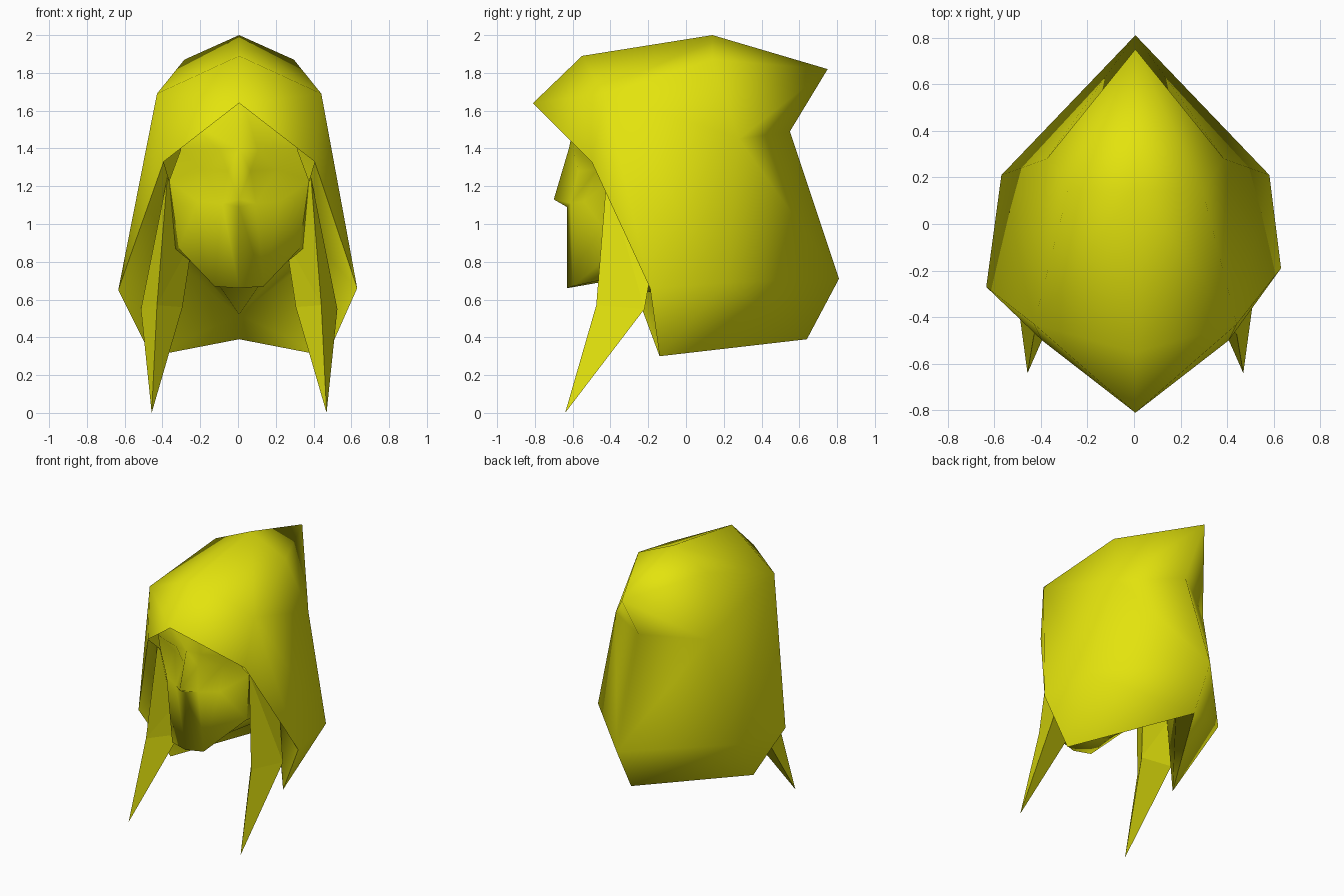
import bpy, bmesh

if "Cube" in bpy.data.objects:
    bpy.data.objects.remove(bpy.data.objects["Cube"])

yellow = bpy.data.materials.new("yellow")
yellow.diffuse_color = (0.77, 0.77, 0.004, 1)
yellow.use_nodes = True
yellow.node_tree.nodes["Principled BSDF"].inputs["Base Color"].default_value = yellow.diffuse_color
SHIFT = 0.006  # the whole model sits slightly right of centre


def mirrored_part(name, points, faces, smooth=True, left=None):
    """Make a part from its right half and reflect it; left overrides points."""
    bm = bmesh.new()
    for side in (1, -1):
        use = dict(points) if side == 1 else {**points, **(left or {})}
        index = {k: bm.verts.new((side * x + SHIFT, y, z))
                 for k, (x, y, z) in use.items()}
        for face in faces:
            loop = [index[k] for k in face.split()]
            bm.faces.new(loop if side == 1 else loop[::-1])
    bmesh.ops.remove_doubles(bm, verts=bm.verts[:], dist=0.0005)
    bmesh.ops.recalc_face_normals(bm, faces=bm.faces[:])
    mesh = bpy.data.meshes.new(name)
    bm.to_mesh(mesh)
    bm.free()
    for p in mesh.polygons:
        p.use_smooth = smooth
    mesh.materials.append(yellow)
    ob = bpy.data.objects.new(name, mesh)
    bpy.context.collection.objects.link(ob)
    return ob


# Hair shell: c = centre line from fringe to nape, s = side points
hair = {
    "c0": (0, -0.81, 1.64), "c1": (0, -0.55, 1.89), "c2": (0, 0.14, 2.0),
    "c3": (0, 0.75, 1.82), "c4": (0, 0.55, 1.49), "c5": (0, 0.81, 0.71),
    "c6": (0, 0.64, 0.39),
    "s0": (0.40, -0.50, 1.33), "s1": (0.435, -0.43, 1.69),
    "s2": (0.29, 0.14, 1.87), "s3": (0.38, 0.28, 1.45),
    "s4": (0.575, 0.21, 0.69), "s5": (0.625, -0.19, 0.66),
    "s6": (0.465, -0.14, 0.30),
}
left_corner = {"s5": (0.64, -0.27, 0.65)}
mirrored_part("hair", hair, [
    "c0 s0 s1", "c0 s1 c1", "c1 s1 c2", "s1 s2 c2", "c2 s2 c3", "c3 s2 s3",
    "c3 s3 c4", "s1 s3 s2", "s0 s5 s1", "s1 s5 s4", "s1 s4 s3", "c4 s3 c5",
    "s3 s4 c5", "c5 s4 c6", "s4 s6 c6", "s4 s5 s6"], left=left_corner)

# Face mask: forehead, brow, sunken eyes, nose, cheeks and chin
face = {
    "top": (0, -0.55, 1.72), "top_side": (0.30, -0.46, 1.56),
    "bridge": (0, -0.62, 1.40), "nose": (0, -0.70, 1.13),
    "lip": (0, -0.63, 1.09), "chin": (0, -0.63, 0.66),
    "brow": (0.10, -0.595, 1.39), "temple": (0.31, -0.51, 1.39),
    "inner_eye": (0.06, -0.57, 1.28), "eye": (0.20, -0.47, 1.29),
    "nostril": (0.09, -0.61, 1.11), "cheekbone": (0.22, -0.54, 1.12),
    "cheek": (0.37, -0.40, 1.23),
    "chin_side": (0.13, -0.60, 0.67), "jaw": (0.32, -0.36, 0.87),
    "throat": (0, -0.46, 0.69), "throat_side": (0.13, -0.42, 0.71),
}
mirrored_part("face", face, [
    "top bridge brow top_side", "top_side brow temple",
    "bridge nose inner_eye", "bridge inner_eye brow",
    "nose nostril inner_eye", "nose lip nostril", "brow inner_eye eye",
    "brow eye temple", "temple eye cheek", "inner_eye nostril eye",
    "eye nostril cheekbone", "eye cheekbone cheek",
    "lip chin chin_side nostril", "nostril chin_side cheekbone",
    "cheekbone chin_side jaw", "cheekbone jaw cheek",
    "chin throat throat_side chin_side", "chin_side throat_side jaw"])

# Underside closing the hair rim to the cheeks, jaw and neck
rim = {k: hair[k] for k in ("s0", "s5", "s6", "c6")}
rim.update({k: face[k] for k in ("cheek", "jaw", "throat_side", "throat")})
rim["neck"] = (0, 0.45, 0.52)
rim["inner"] = (0.44, -0.17, 0.86)
mirrored_part("neck_underside", rim, [
    "s0 s5 inner", "s0 inner cheek", "s5 s6 inner", "s6 c6 neck",
    "s6 neck inner", "inner jaw cheek", "inner neck jaw",
    "neck throat_side jaw", "neck throat throat_side"], left=left_corner)

# Long pointed faceted locks hanging in front of each shoulder
mirrored_part("side_locks", {
    "top": (0.38, -0.42, 1.25), "upper": (0.245, -0.19, 0.92),
    "upper_outer": (0.455, -0.165, 0.86),
    "front": (0.435, -0.475, 0.57), "outer": (0.52, -0.22, 0.55),
    "inner": (0.30, -0.27, 0.56), "tip": (0.463, -0.64, 0.0),
}, ["top front outer", "top outer upper_outer", "top upper front",
    "upper inner front", "top upper_outer upper",
    "upper_outer outer inner", "upper_outer inner upper",
    "front tip outer", "front inner tip", "inner outer tip"], smooth=False)
